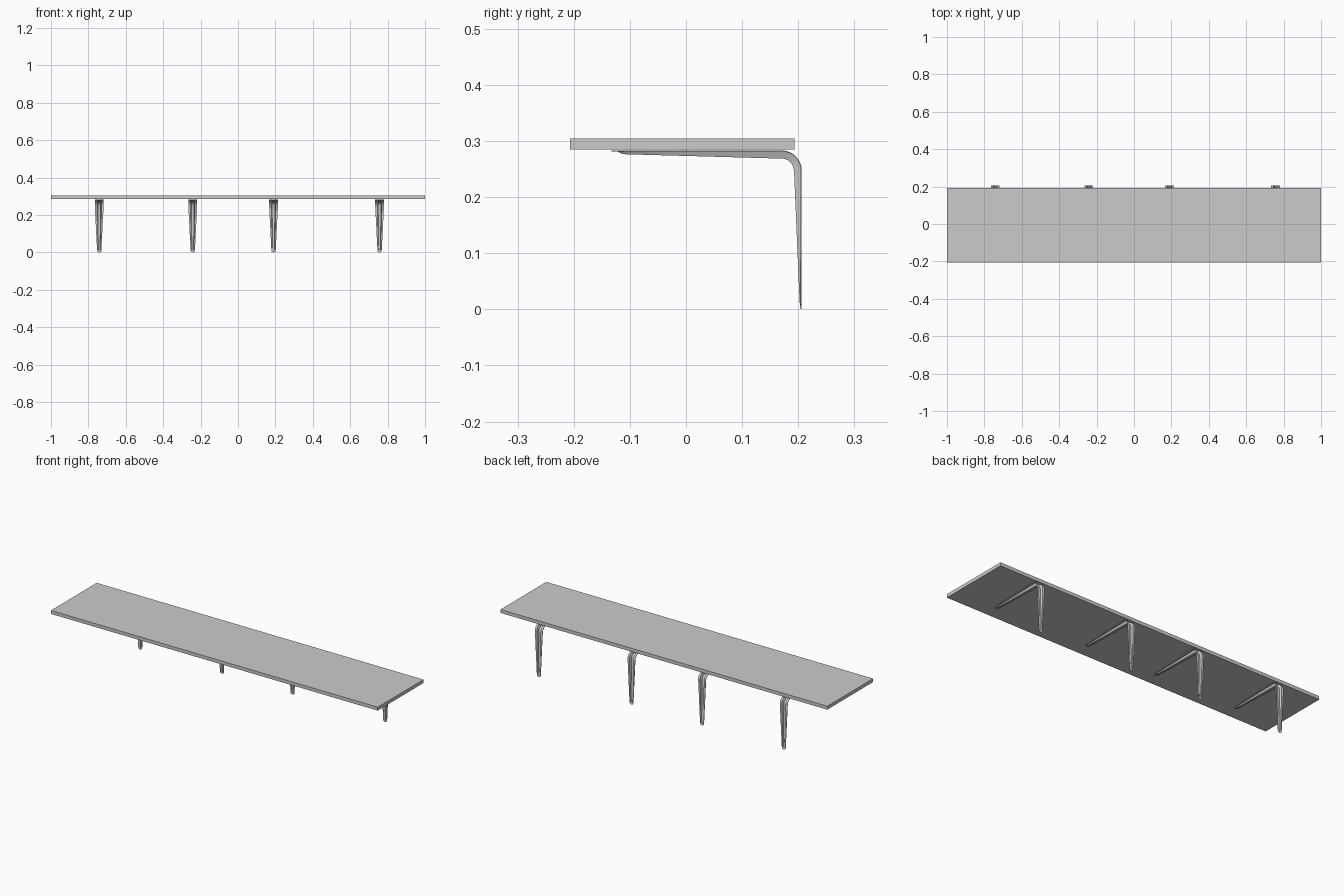
import bpy, bmesh, math

if "Cube" in bpy.data.objects:
    bpy.data.objects.remove(bpy.data.objects["Cube"])

T = 0.002      # sheet thickness
R = 0.035      # outer bend radius
CY, CZ = 0.171, 0.248   # bend centre
HALF_TIP, HALF_BEND = 0.011, 0.0235


def box(name, lo, hi):
    bpy.ops.mesh.primitive_cube_add(size=1, location=[(a + b) / 2 for a, b in zip(lo, hi)])
    ob = bpy.context.object
    ob.name = name
    ob.scale = [b - a for a, b in zip(lo, hi)]
    bpy.ops.object.transform_apply(location=False, rotation=False, scale=True)
    return ob


def arm_stations(length, tip_depth, bend_depth, rib_start, rib_full):
    """(distance from tip, half width, rib depth) from rounded tip to bend."""
    out = []
    dists = [HALF_TIP * (1 - math.cos(math.radians(a))) for a in (12, 30, 50, 70, 90)]
    dists += [rib_start, rib_full, length * 0.35, length * 0.65, length * 0.85, length]
    for s in sorted(set(dists)):
        w = HALF_TIP + (HALF_BEND - HALF_TIP) * s / length
        if s < HALF_TIP:
            w *= math.sqrt(max(0, 1 - (1 - s / HALF_TIP) ** 2))
        k = min(1, max(0, (s - rib_start) / (rib_full - rib_start)))
        d = T + k * (tip_depth + (bend_depth - tip_depth) * s / length - T)
        out.append((s, w, d))
    return out


def bracket_mesh():
    # stations: outer point (y, z), inward normal, half width, rib depth
    st = []
    y0 = -0.133
    for s, w, d in arm_stations(CY - y0, 0.006, 0.0145, 0.0115, 0.021):
        st.append((y0 + s, CZ + R, 0, -1, w, d))
    for i in range(1, 10):
        a = math.radians(90 - 9 * i)
        st.append((CY + R * math.cos(a), CZ + R * math.sin(a),
                   -math.cos(a), -math.sin(a), HALF_BEND, 0.0145))
    for s, w, d in reversed(arm_stations(CZ, 0.003, 0.0135, 0.003, 0.012)):
        st.append((CY + R, s, -1, 0, w, d))

    bm = bmesh.new()
    rings = []
    for y, z, ny, nz, w, d in st:
        r, q = w * 0.50, w * 0.30
        sec = [(-w, 0), (-r, 0), (-q, d - T), (q, d - T), (r, 0), (w, 0),
               (w, T), (r + T * .4, T), (q + T * .4, d), (-q - T * .4, d), (-r - T * .4, T), (-w, T)]
        rings.append([bm.verts.new((x, y + ny * n, z + nz * n)) for x, n in sec])
    for a, b in zip(rings, rings[1:]):
        for i in range(12):
            j = (i + 1) % 12
            bm.faces.new((a[i], a[j], b[j], b[i]))
    for ring in (rings[0], rings[-1]):
        bm.faces.new(ring)
    bmesh.ops.recalc_face_normals(bm, faces=bm.faces)
    me = bpy.data.meshes.new("bracket")
    bm.to_mesh(me)
    bm.free()
    return me


# Shelf board
box("shelf_board", (-1, -0.207, 0.285), (1, 0.193, 0.304))

# Pressed-sheet brackets sharing one mesh
mesh = bracket_mesh()
for i, x in enumerate((-0.742, -0.242, 0.19, 0.757)):
    ob = bpy.data.objects.new(f"bracket_{i + 1}", mesh)
    ob.location.x = x
    bpy.context.collection.objects.link(ob)
bpy.ops.object.select_all(action='DESELECT')
bpy.context.view_layer.objects.active = ob
ob.select_set(True)
bpy.ops.object.shade_smooth_by_angle(angle=math.radians(25))
